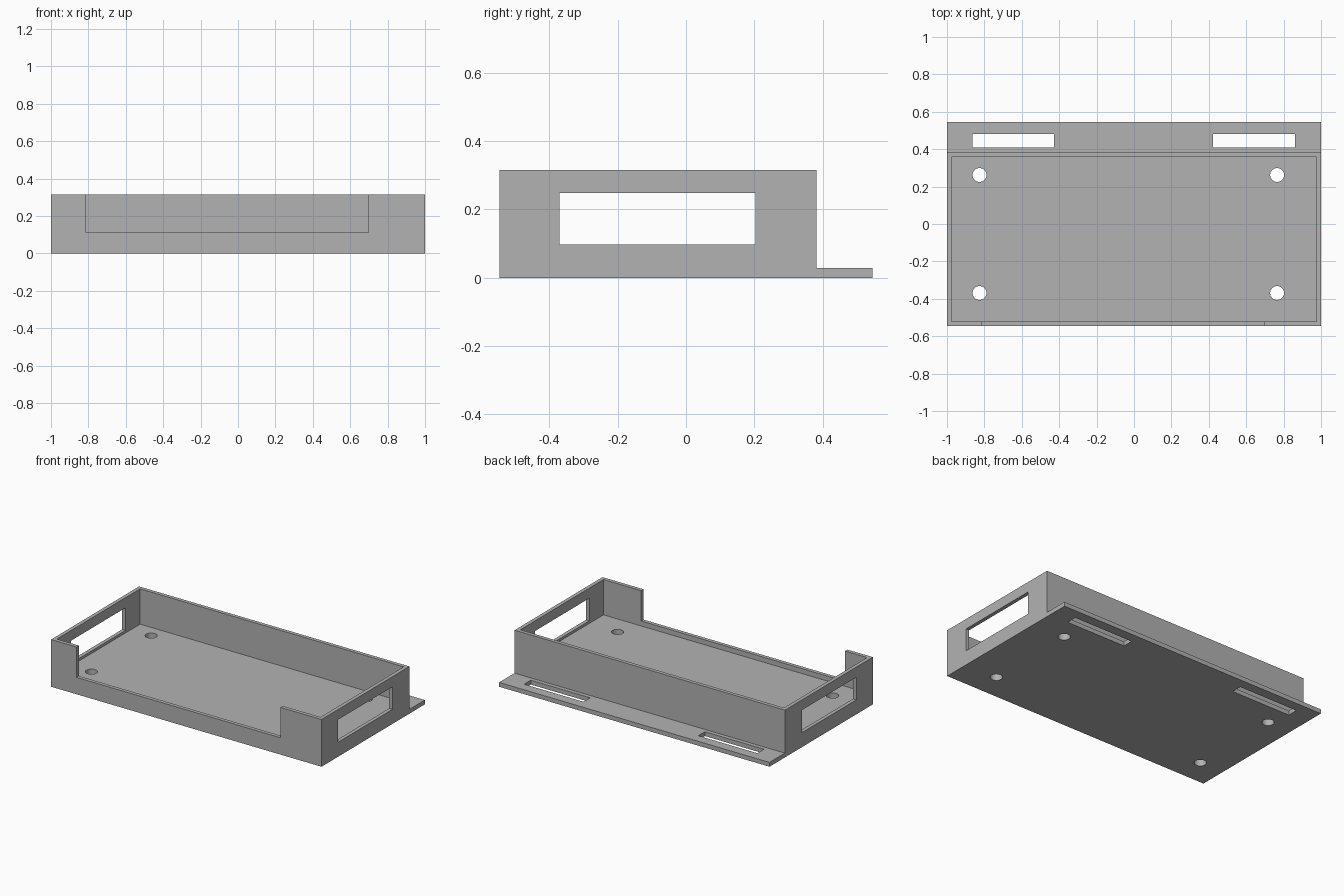
import bpy
import bmesh
import math

if "Cube" in bpy.data.objects:
    bpy.data.objects.remove(bpy.data.objects["Cube"])

grey = bpy.data.materials.new("light grey plastic")
grey.diffuse_color = (0.448, 0.448, 0.448, 1)
grey.use_nodes = True
grey.node_tree.nodes["Principled BSDF"].inputs["Base Color"].default_value = grey.diffuse_color

HX, HY = 1.0, 0.546          # outer half sizes
TOP, FLOOR, LIP = 0.316, 0.08, 0.029
BACK, WALL = 0.383, 0.025    # rear face of the back wall, wall thickness


def make_object(name, bm):
    bmesh.ops.recalc_face_normals(bm, faces=bm.faces)
    mesh = bpy.data.meshes.new(name)
    bm.to_mesh(mesh)
    bm.free()
    obj = bpy.data.objects.new(name, mesh)
    bpy.context.collection.objects.link(obj)
    return obj


def box(name, x0, x1, y0, y1, z0, z1):
    bm = bmesh.new()
    bmesh.ops.create_cube(bm, size=1)
    for v in bm.verts:
        v.co = (x1 if v.co.x > 0 else x0,
                y1 if v.co.y > 0 else y0,
                z1 if v.co.z > 0 else z0)
    return make_object(name, bm)


def cylinder(name, x, y, radius):
    bm = bmesh.new()
    bmesh.ops.create_cone(bm, cap_ends=True, segments=48,
                          radius1=radius, radius2=radius, depth=0.4)
    bmesh.ops.translate(bm, verts=bm.verts, vec=(x, y, 0))
    return make_object(name, bm)


# Tray body: L-shaped side profile swept along x, with the rear mounting lip
profile = [(-HY, 0), (HY, 0), (HY, LIP), (BACK, LIP), (BACK, TOP), (-HY, TOP)]
bm = bmesh.new()
face = bm.faces.new([bm.verts.new((-HX, y, z)) for y, z in profile])
swept = bmesh.ops.extrude_face_region(bm, geom=[face])["geom"]
bmesh.ops.translate(bm, vec=(2 * HX, 0, 0),
                    verts=[g for g in swept if isinstance(g, bmesh.types.BMVert)])
tray = make_object("tray", bm)
tray.data.materials.append(grey)

# Cavity, front notch and the window through both end walls
cutters = [
    box("cavity_cutter", -HX + WALL, HX - WALL, -HY + WALL, BACK - WALL, FLOOR, 0.5),
    box("notch_cutter", -0.813, 0.697, -0.7, -0.45, 0.113, 0.5),
    box("window_cutter", -1.2, 1.2, -0.371, 0.204, 0.097, 0.248),
]

# Strap slots in the rear lip
for x0, x1 in ((-0.864, -0.427), (0.422, 0.861)):
    cutters.append(box("slot_cutter", x0, x1, 0.41, 0.48, -0.1, 0.1))

# Screw holes in the floor
for x in (-0.826, 0.765):
    for y in (-0.369, 0.262):
        cutters.append(cylinder("hole_cutter", x, y, 0.037))

# Apply the cuts, then discard the cutters
bpy.context.view_layer.objects.active = tray
for cutter in cutters:
    mod = tray.modifiers.new("cut", "BOOLEAN")
    mod.operation = "DIFFERENCE"
    mod.solver = "EXACT"
    mod.object = cutter
    bpy.ops.object.modifier_apply(modifier=mod.name)
    bpy.data.objects.remove(cutter, do_unlink=True)

# Round hole walls, crisp edges elsewhere
bpy.ops.object.select_all(action="DESELECT")
tray.select_set(True)
bpy.ops.object.shade_smooth_by_angle(angle=math.radians(30))
